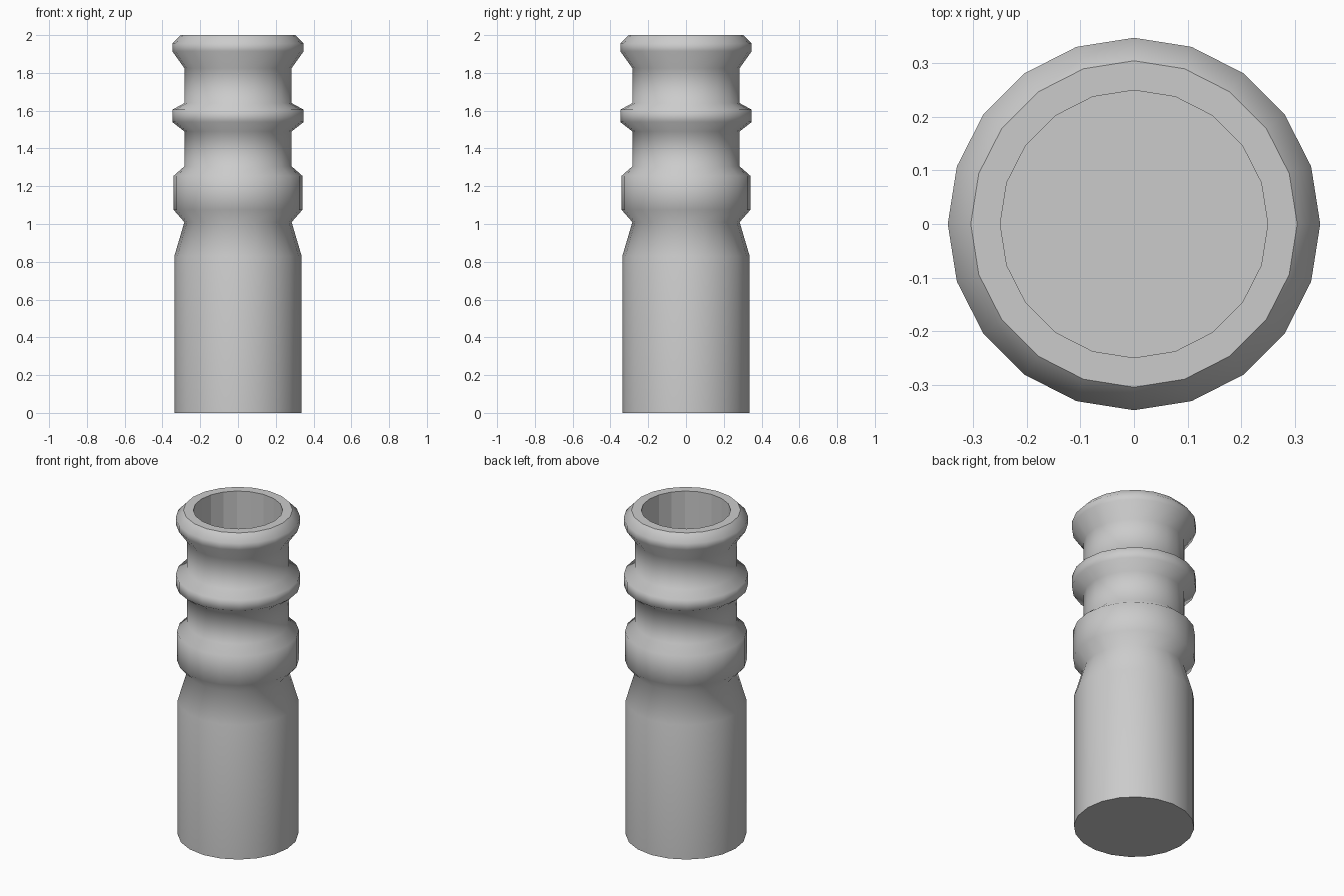
import bpy
import bmesh
from math import cos, sin, tau

cube = bpy.data.objects.get("Cube")
if cube:
    bpy.data.objects.remove(cube, do_unlink=True)

SIDES = 20
BODY, COLLAR, NECK, RING = 0.337, 0.341, 0.284, 0.348
RIM, BORE, BORE_FLOOR = 0.305, 0.25, 1.4

# Outer wall as (radius, height), from the base up to the rim
outer = [
    (BODY, 0), (BODY, 0.83), (NECK, 1.01),            # grip and shoulder
    (COLLAR, 1.075), (COLLAR, 1.255), (NECK, 1.305),  # collar
    (NECK, 1.49), (RING, 1.54), (RING, 1.605), (NECK, 1.64),  # middle ring
    (NECK, 1.825), (RING, 1.915), (RING, 1.955), (RIM, 2),    # flared mouth
]
# Mouth lip and bore
inner = [(BORE, 2), (BORE, BORE_FLOOR)]

metal = bpy.data.materials.new("plain grey")
metal.use_nodes = True
grey = (0.6, 0.6, 0.6, 1)
metal.diffuse_color = grey
metal.node_tree.nodes["Principled BSDF"].inputs["Base Color"].default_value = grey


def lathe(name, profile, smooth_bands):
    """Turn a profile around z, with the first bands smooth and both ends capped."""
    bm = bmesh.new()
    rings = [[bm.verts.new((r * cos(tau * i / SIDES), r * sin(tau * i / SIDES), z))
              for i in range(SIDES)] for r, z in profile]
    for band, (low, high) in enumerate(zip(rings, rings[1:])):
        for i in range(SIDES):
            j = (i + 1) % SIDES
            face = bm.faces.new((low[i], low[j], high[j], high[i]))
            face.smooth = band < smooth_bands
    bm.faces.new(rings[0][::-1])
    bm.faces.new(rings[-1])
    mesh = bpy.data.meshes.new(name)
    bm.to_mesh(mesh)
    bm.free()
    mesh.materials.append(metal)
    obj = bpy.data.objects.new(name, mesh)
    bpy.context.collection.objects.link(obj)
    return obj


# Smooth outside, flat lip, bore and base
lathe("ringed_tube", outer + inner, len(outer) - 1)
